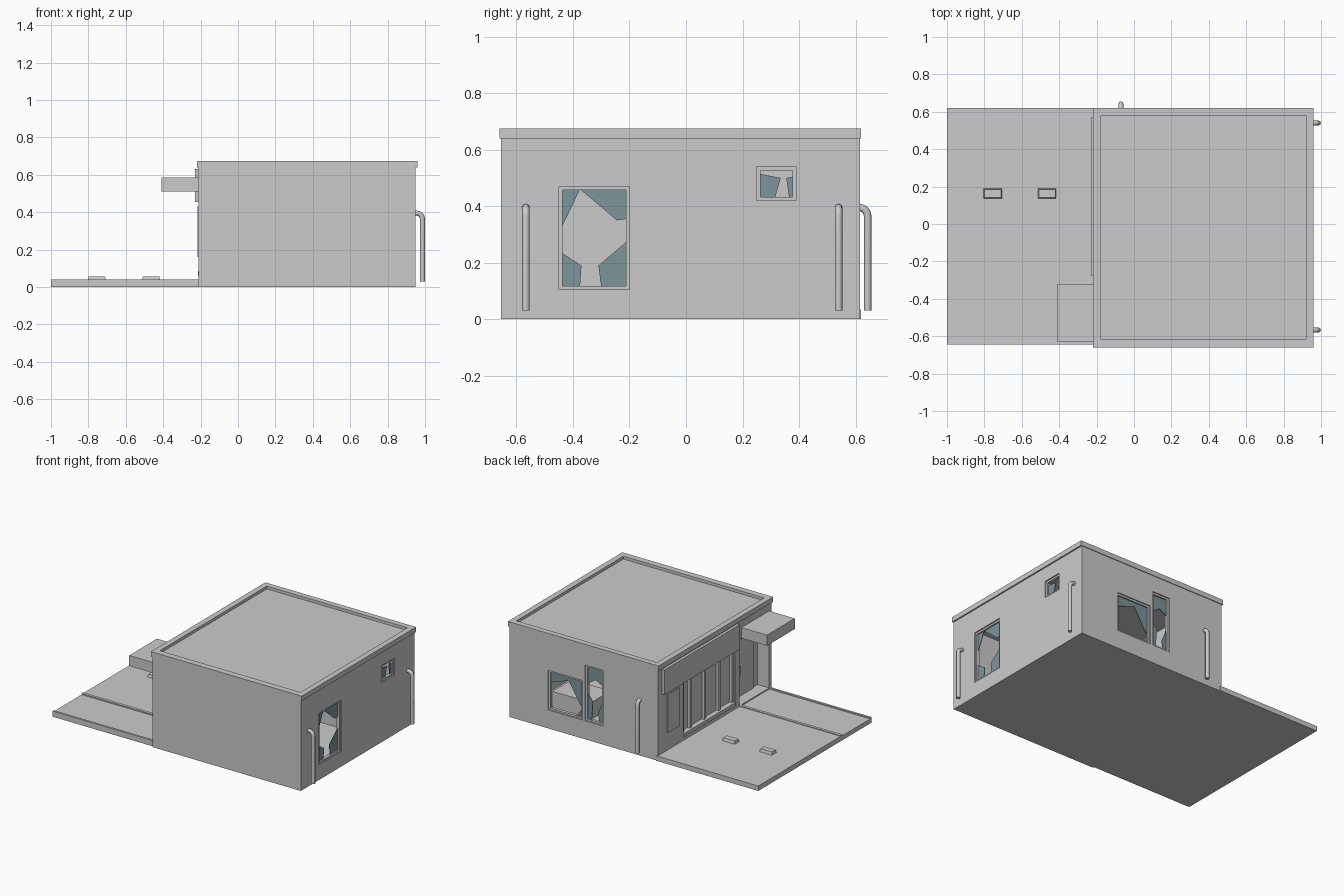
import bpy, bmesh, math
from mathutils import Vector

cube = bpy.data.objects.get("Cube")
if cube:
    bpy.data.objects.remove(cube, do_unlink=True)


def material(name, rgb):
    m = bpy.data.materials.new(name)
    m.use_nodes = True
    m.diffuse_color = (*rgb, 1)
    m.node_tree.nodes["Principled BSDF"].inputs["Base Color"].default_value = (*rgb, 1)
    return m


GREY = material("plain_grey", (0.6, 0.6, 0.6))
GLASS = material("teal_glass", (0.2, 0.3, 0.33))


def add(name, bm, mat=GREY):
    bmesh.ops.recalc_face_normals(bm, faces=bm.faces)
    mesh = bpy.data.meshes.new(name)
    bm.to_mesh(mesh)
    bm.free()
    mesh.materials.append(mat)
    ob = bpy.data.objects.new(name, mesh)
    bpy.context.collection.objects.link(ob)
    return ob


def box(name, x, y, z, mat=GREY):
    """Box from (low, high) ranges."""
    bm = bmesh.new()
    bmesh.ops.create_cube(bm, size=1)
    for v in bm.verts:
        v.co = [r[0] + (c + 0.5) * (r[1] - r[0]) for c, r in zip(v.co, (x, y, z))]
    return add(name, bm, mat)


def carve(ob, cutters):
    """Cut each cutter out of the object, then drop the cutters."""
    for c in cutters:
        c.hide_render = True
        mod = ob.modifiers.new("cut", 'BOOLEAN')
        mod.operation = 'DIFFERENCE'
        mod.solver = 'EXACT'
        mod.object = c
    dg = bpy.context.evaluated_depsgraph_get()
    mesh = bpy.data.meshes.new_from_object(ob.evaluated_get(dg))
    ob.modifiers.clear()
    ob.data = mesh
    ob.data.materials.clear()
    ob.data.materials.append(GREY)
    for c in cutters:
        bpy.data.objects.remove(c, do_unlink=True)


# Each side wall: function turning (along, depth) ranges into x and y ranges
SIDES = {
    "side": lambda a, d: ((0.95 - d[1], 0.95 - d[0]), a),
    "back": lambda a, d: (a, (0.615 - d[1], 0.615 - d[0])),
}


def frame(name, side, a, z, w=0.013, d=(0.008, 0.03)):
    spans = [((a[0], a[0] + w), z), ((a[1] - w, a[1]), z),
             (a, (z[0], z[0] + w)), (a, (z[1] - w, z[1]))]
    for i, (aa, zz) in enumerate(spans):
        box(f"{name}_frame_{i}", *SIDES[side](aa, d), zz)


def shard(name, side, pts, depth=0.018, t=0.004):
    """Broken pane piece from (along, z) points."""
    bm = bmesh.new()
    verts = []
    for a, z in pts:
        x, y = SIDES[side]((a, a), (depth, depth))
        verts.append(bm.verts.new((x[0], y[0], z)))
    f = bm.faces.new(verts)
    ext = bmesh.ops.extrude_face_region(bm, geom=[f])
    shift = Vector((-t, 0, 0)) if side == "side" else Vector((0, -t, 0))
    bmesh.ops.translate(bm, vec=shift,
                        verts=[g for g in ext["geom"] if isinstance(g, bmesh.types.BMVert)])
    add(name, bm, GLASS)


# Windows: wall, span along the wall, height span
WINDOWS = {
    "large_side_window": ("side", (-0.45, -0.2), (0.105, 0.47)),
    "small_side_window": ("side", (0.25, 0.39), (0.42, 0.54)),
    "wide_back_window": ("back", (0.38, 0.65), (0.13, 0.41)),
    "tall_back_window": ("back", (0.22, 0.36), (0.13, 0.525)),
}

# Building shell with room, windows, shopfront and entrance cut out
walls = box("walls", (-0.21, 0.95), (-0.655, 0.615), (0, 0.645))
cutters = [
    box("room_cut", (-0.09, 0.91), (-0.615, 0.575), (0.04, 0.61)),
    box("shopfront_cut", (-0.3, -0.18), (-0.25, 0.33), (0.07, 0.45)),
    box("entrance_cut", (-0.3, -0.12), (-0.63, -0.3), (0.04, 0.51)),
]
for name, (side, a, z) in WINDOWS.items():
    cutters.append(box(name + "_cut", *SIDES[side](a, (-0.05, 0.06)), z))
carve(walls, cutters)
for name, (side, a, z) in WINDOWS.items():
    frame(name, side, a, z)

# Broken glass
SHARDS = {
    "large_side_glass": ("side", [
        [(-.44, .325), (-.375, .46), (-.44, .46)],
        [(-.375, .46), (-.21, .46), (-.21, .355), (-.245, .35)],
        [(-.21, .275), (-.31, .19), (-.3, .115), (-.21, .115)],
        [(-.44, .235), (-.37, .19), (-.375, .115), (-.44, .115)]]),
    "small_side_glass": ("side", [
        [(.26, .515), (.335, .5), (.315, .43), (.26, .43)],
        [(.38, .505), (.355, .5), (.365, .43), (.38, .43)]]),
    "wide_back_glass": ("back", [
        [(.64, .4), (.39, .4), (.39, .2), (.42, .24), (.5, .37), (.64, .32)],
        [(.39, .14), (.39, .2), (.44, .14)]]),
    "tall_back_glass": ("back", [
        [(.35, .515), (.23, .515), (.23, .4), (.29, .43), (.35, .39)],
        [(.35, .14), (.35, .32), (.31, .27), (.32, .14)],
        [(.23, .14), (.23, .3), (.27, .2), (.26, .14)]]),
}
for name, (side, pieces) in SHARDS.items():
    for i, pts in enumerate(pieces):
        shard(f"{name}_{i}", side, pts)

# Flat roof with raised rim
roof = box("roof", (-0.22, 0.96), (-0.66, 0.62), (0.64, 0.675))
carve(roof, [box("roof_cut", (-0.18, 0.92), (-0.615, 0.58), (0.655, 0.8))])

# Forecourt, kerbs and footpath
box("forecourt", (-1, -0.2), (-0.3, 0.62), (0, 0.035))
box("inner_kerb", (-1, -0.21), (-0.32, -0.3), (0, 0.04))
box("footpath", (-1, -0.2), (-0.63, -0.32), (0, 0.032))
box("outer_kerb", (-1, -0.21), (-0.645, -0.63), (0, 0.04))

# Parking stops, tapered toward the top
for i, x in enumerate((-0.755, -0.465)):
    stop = box(f"parking_stop_{i}", (x - 0.05, x + 0.05), (0.135, 0.19), (0.03, 0.055))
    for v in stop.data.vertices:
        if v.co.z > 0.05:
            v.co.x = x + (v.co.x - x) * 0.88
            v.co.y = 0.1625 + (v.co.y - 0.1625) * 0.75

# Shopfront: sign board, canopy, notice panel, frame and mullions
box("sign_board", (-0.23, -0.2), (-0.275, 0.57), (0.455, 0.63))
box("canopy", (-0.41, -0.2), (-0.63, -0.32), (0.51, 0.585))
box("notice_panel", (-0.217, -0.2), (0.38, 0.51), (0.16, 0.43))
box("shopfront_sill", (-0.215, -0.17), (-0.25, 0.33), (0.06, 0.085))
for i, y in enumerate((0.32, 0.23, 0.07, -0.09, -0.24)):
    box(f"shopfront_mullion_{i}", (-0.2, -0.17), (y - 0.01, y + 0.01), (0.07, 0.45))

# Entrance door and handle
box("entrance_door", (-0.128, -0.11), (-0.57, -0.35), (0.04, 0.44))
box("door_handle", (-0.145, -0.12), (-0.40, -0.385), (0.2, 0.26))

# Counter inside the room
box("counter", (0.45, 0.75), (0.2, 0.42), (0.03, 0.16))


def pipe(name, base, inward):
    """Vertical pipe that bends into the wall at the top."""
    r, inward, base = 0.03, Vector(inward), Vector(base)
    pts = [base + Vector((0, 0, 0.03))]
    for k in range(6):
        t = math.pi / 2 * k / 5
        pts.append(base + inward * r * (1 - math.cos(t)) + Vector((0, 0, 0.365 + r * math.sin(t))))
    pts.append(pts[-1] + inward * 0.02)
    cu = bpy.data.curves.new(name, 'CURVE')
    cu.dimensions = '3D'
    cu.bevel_depth = 0.0135
    cu.bevel_resolution = 2
    cu.use_fill_caps = True
    sp = cu.splines.new('POLY')
    sp.points.add(len(pts) - 1)
    for p, q in zip(sp.points, pts):
        p.co = (*q, 1)
    cu.materials.append(GREY)
    ob = bpy.data.objects.new(name, cu)
    bpy.context.collection.objects.link(ob)


# Outside pipes
pipe("side_pipe_front", (0.986, -0.567, 0), (-1, 0, 0))
pipe("side_pipe_rear", (0.986, 0.54, 0), (-1, 0, 0))
pipe("back_pipe", (-0.07, 0.643, 0), (0, -1, 0))
